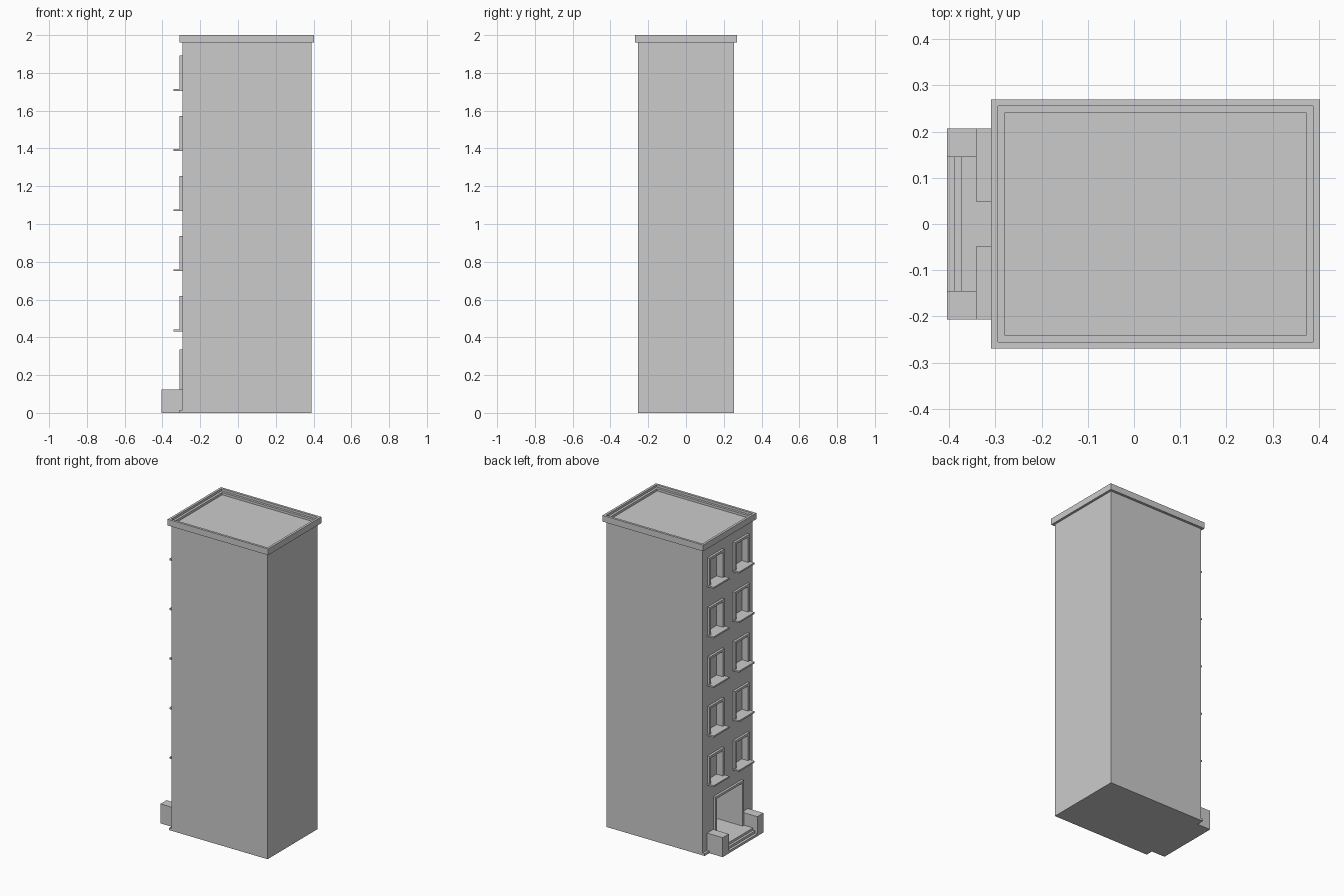
import bpy, bmesh
from mathutils import Matrix, Vector

if "Cube" in bpy.data.objects:
    bpy.data.objects.remove(bpy.data.objects["Cube"])

FX, BX, W, H = -0.295, 0.388, 0.254, 1.96   # facade plane, rear plane, half width, wall height


def make(name, boxes):
    """One object from boxes given as (x0, x1, y0, y1, z0, z1)."""
    bm = bmesh.new()
    for x0, x1, y0, y1, z0, z1 in boxes:
        c = Vector(((x0 + x1) / 2, (y0 + y1) / 2, (z0 + z1) / 2))
        size = Matrix.Diagonal((x1 - x0, y1 - y0, z1 - z0, 1))
        bmesh.ops.create_cube(bm, size=1, matrix=Matrix.Translation(c) @ size)
    me = bpy.data.meshes.new(name)
    bm.to_mesh(me)
    bm.free()
    ob = bpy.data.objects.new(name, me)
    bpy.context.collection.objects.link(ob)
    return ob


def cut(ob, boxes):
    """Carve non-overlapping boxes out of an object."""
    cutter = make("cutter", boxes)
    cutter.hide_render = True
    mod = ob.modifiers.new("cut", "BOOLEAN")
    mod.operation, mod.solver, mod.object = "DIFFERENCE", "EXACT", cutter
    bpy.context.view_layer.objects.active = ob
    bpy.ops.object.modifier_apply(modifier=mod.name)
    bpy.data.objects.remove(cutter)


def frame(name, yc, half, z0, z1, t=0.015):
    """Raised surround: a three-sided profile on the facade."""
    outline = [(-half, z0), (-half, z1), (half, z1), (half, z0),
               (half - t, z0), (half - t, z1 - t), (t - half, z1 - t), (t - half, z0)]
    bm = bmesh.new()
    face = bm.faces.new([bm.verts.new((FX - t, yc + y, z)) for y, z in outline])
    ext = bmesh.ops.extrude_face_region(bm, geom=[face])
    verts = [v for v in ext["geom"] if isinstance(v, bmesh.types.BMVert)]
    bmesh.ops.translate(bm, verts=verts, vec=(t, 0, 0))
    bmesh.ops.recalc_face_normals(bm, faces=bm.faces)
    me = bpy.data.meshes.new(name)
    bm.to_mesh(me)
    bm.free()
    ob = bpy.data.objects.new(name, me)
    bpy.context.collection.objects.link(ob)


# Window layout: five floors, two columns
windows = [(side * 0.128, 0.432 + 0.318 * floor) for floor in range(5) for side in (-1, 1)]

# Tower with window recesses and a deep doorway
tower = make("tower", [(FX, BX, -W, W, 0, H)])
openings = [(FX - 0.1, FX + 0.03, y - 0.06, y + 0.06, z + 0.01, z + 0.172) for y, z in windows]
openings.append((FX - 0.2, FX + 0.2, -0.13, 0.13, 0.045, 0.32))
cut(tower, openings)

# Window surrounds and sills
for y, z in windows:
    frame("window_frame", y, 0.075, z + 0.01, z + 0.187)
    make("window_sill", [(-0.342, FX, y - 0.079, y + 0.079, z, z + 0.01)])

# Door surround
frame("door_frame", 0, 0.145, 0.045, 0.335)

# Plinth strip along the facade foot
make("plinth", [(-0.31, FX, -W, W, 0, 0.015)])

# Entrance steps
for i, x in enumerate((-0.405, -0.389, -0.374)):
    make("entrance_step", [(x, FX, -0.145, 0.145, 0.015 * i, 0.015 * (i + 1))])

# Stair cheek blocks
for s in (-1, 1):
    y0, y1 = sorted((s * 0.145, s * 0.207))
    make("stair_cheek", [(-0.405, FX, y0, y1, 0, 0.125)])

# Cornice with stepped inner edge around the sunken roof
cornice = make("cornice", [(-0.31, 0.403, -0.27, 0.27, H, 2.0)])
cut(cornice, [(FX, BX, -0.255, 0.255, 1.985, 2.1)])
cut(cornice, [(-0.28, 0.373, -0.24, 0.24, 1.97, 2.1)])
